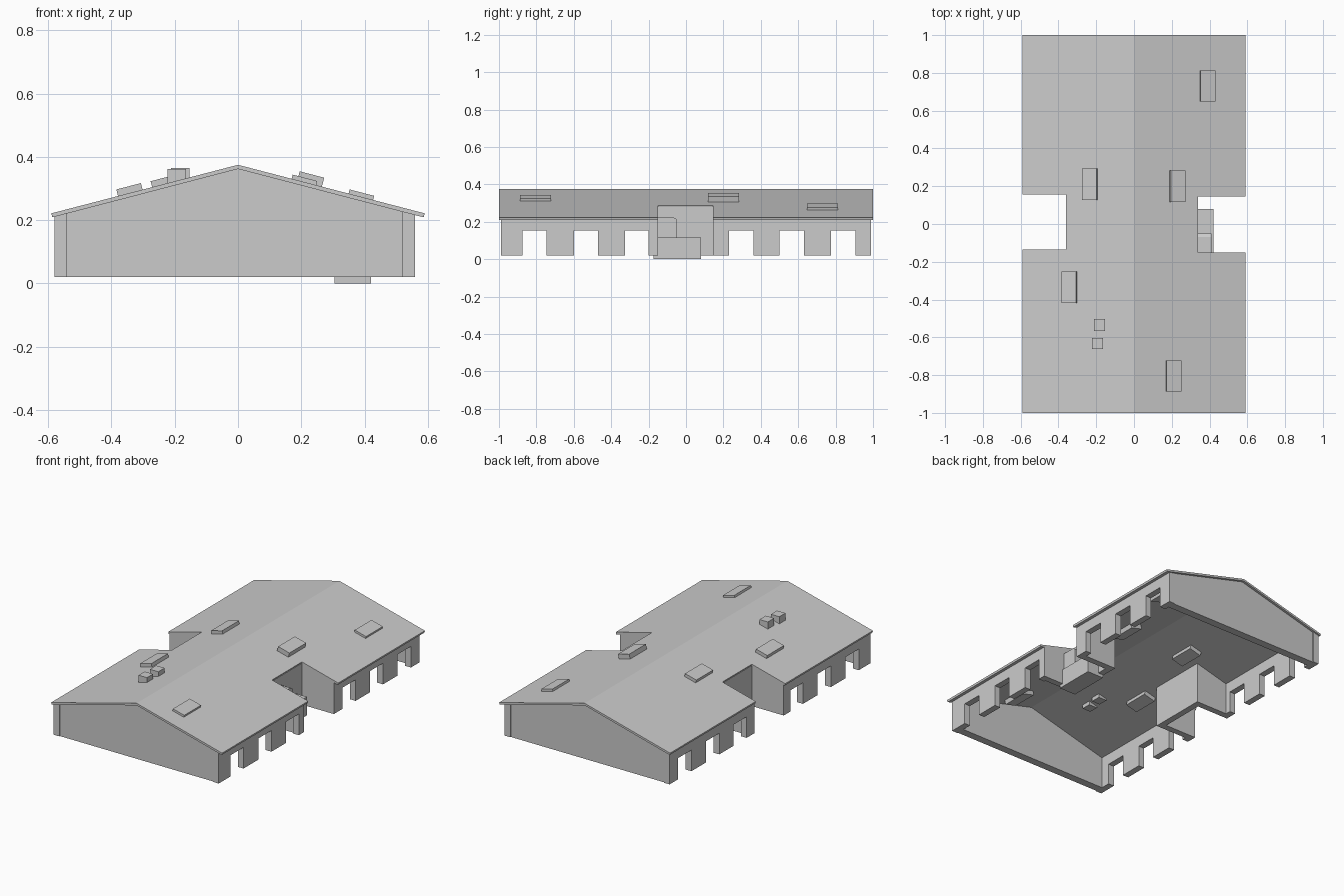
import bpy, bmesh, math

if "Cube" in bpy.data.objects:
    bpy.data.objects.remove(bpy.data.objects["Cube"])

RIDGE, SLOPE, BASE = 0.375, 0.26, 0.02
EAVE = 0.59
LEFT = dict(s=-1, outer=0.58, inner=0.54, notch=0.36, n0=-0.135, n1=0.155)
RIGHT = dict(s=1, outer=0.56, inner=0.52, notch=0.34, n0=-0.15, n1=0.145)


def roof(x):
    return RIDGE - SLOPE * abs(x)


def under(x):
    return roof(x) - 0.008


def finish(name, bm):
    bmesh.ops.recalc_face_normals(bm, faces=bm.faces)
    me = bpy.data.meshes.new(name)
    bm.to_mesh(me)
    bm.free()
    ob = bpy.data.objects.new(name, me)
    bpy.context.collection.objects.link(ob)
    return ob


def prism(name, pts, axis, a, b):
    """Extrude a profile (xz along y, or yz along x) from a to b."""
    bm = bmesh.new()
    vs = [bm.verts.new((p, a, q) if axis == 'y' else (a, p, q)) for p, q in pts]
    f = bm.faces.new(vs)
    ext = bmesh.ops.extrude_face_region(bm, geom=[f])['geom']
    for v in ext:
        if isinstance(v, bmesh.types.BMVert):
            setattr(v.co, axis, b)
    return finish(name, bm)


def tilted_box(name, x, y, w, l, rise, depth, tilt=True):
    """Box sitting through the roof, tilted with the slope."""
    ang = math.atan(SLOPE) * (1 if x > 0 else -1) if tilt else 0
    bpy.ops.mesh.primitive_cube_add(size=1, location=(x, y, roof(x) + (rise - depth) / 2),
                                    rotation=(0, ang, 0))
    ob = bpy.context.object
    ob.name = name
    ob.scale = (w, l, rise + depth)
    return ob


# Gabled roof sheet with a notch in each eave
xs = [-EAVE, -LEFT['notch'], 0, RIGHT['notch'], EAVE]
ys = [-1, LEFT['n0'] - 0.015, LEFT['n0'], RIGHT['n1'], LEFT['n1'], 1]
bm = bmesh.new()
grid = [[bm.verts.new((x, y, roof(x))) for y in ys] for x in xs]
for i in range(4):
    side = LEFT if i == 0 else RIGHT
    for j in range(5):
        yc = (ys[j] + ys[j + 1]) / 2
        if i in (0, 3) and side['n0'] < yc < side['n1']:
            continue
        bm.faces.new((grid[i][j], grid[i + 1][j], grid[i + 1][j + 1], grid[i][j + 1]))
sheet = finish("roof", bm)
if sheet.data.polygons[0].normal.z < 0:
    sheet.data.flip_normals()
mod = sheet.modifiers.new("thickness", 'SOLIDIFY')
mod.thickness, mod.offset = 0.013, -1

# Side walls with openings, and the recess walls
OPEN = {'front': [(-0.875, -0.745), (-0.6, -0.47), (-0.325, -0.2)],
        'back': [(0.23, 0.36), (0.50, 0.63), (0.775, 0.905)]}
for label, d in (("left", LEFT), ("right", RIGHT)):
    s = d['s']
    for end, y0, y1 in (("front", -0.99, d['n0']), ("back", d['n1'], 0.99)):
        pts = [(y0, BASE)]
        for a, b in OPEN[end]:
            pts += [(a, BASE), (a, 0.152), (b, 0.152), (b, BASE)]
        pts += [(y1, BASE), (y1, 0.3), (y0, 0.3)]
        wall = prism(f"{label}_{end}_wall", pts, 'x', s * d['outer'], s * d['inner'])
        for v in wall.data.vertices:
            if v.co.z > 0.25:
                v.co.z = under(v.co.x)
        # return wall beside the recess
        yn, t = (d['n0'], -0.04) if end == "front" else (d['n1'], 0.04)
        xa, xb = s * d['inner'], s * (d['notch'] - 0.04)
        prism(f"{label}_{end}_return_wall",
              [(xa, BASE), (xb, BASE), (xb, under(xb)), (xa, under(xa))], 'y', yn, yn + t)
    xa, xb = s * d['notch'], s * (d['notch'] - 0.04)
    prism(f"{label}_recess_wall",
          [(xa, BASE), (xb, BASE), (xb, under(xb)), (xa, under(xa))], 'y', d['n0'], d['n1'])

# Gable walls
xl, xr = -LEFT['inner'], RIGHT['inner']
gable = [(xl, BASE), (xr, BASE), (xr, under(xr)), (0, under(0)), (xl, under(xl))]
prism("front_gable_wall", gable, 'y', -0.985, -0.935)
prism("back_gable_wall", gable, 'y', 0.985, 0.935)

# Stepped entrance block in the right recess
prism("entrance_low_block", [(-0.175, 0), (0.08, 0), (0.08, 0.115), (-0.175, 0.115)], 'x', 0.305, 0.42)
prism("entrance_tall_block", [(-0.15, 0.1), (-0.05, 0.1), (-0.05, 0.215), (-0.07, 0.225), (-0.15, 0.225)],
      'x', 0.305, 0.41)

# Skylights: x, y, height above roof
for k, (x, y, h) in enumerate([(0.385, 0.73, 0.013), (0.225, 0.2, 0.029), (0.205, -0.805, 0.013),
                               (-0.23, 0.21, 0.019), (-0.338, -0.335, 0.021)]):
    tilted_box(f"skylight_{k + 1}", x, y, 0.08, 0.165, h, 0.04)

# Rooftop vents
tilted_box("vent_1", -0.183, -0.535, 0.058, 0.062, 0.037, 0.03, False)
tilted_box("vent_2", -0.193, -0.633, 0.058, 0.06, 0.037, 0.03, False)
